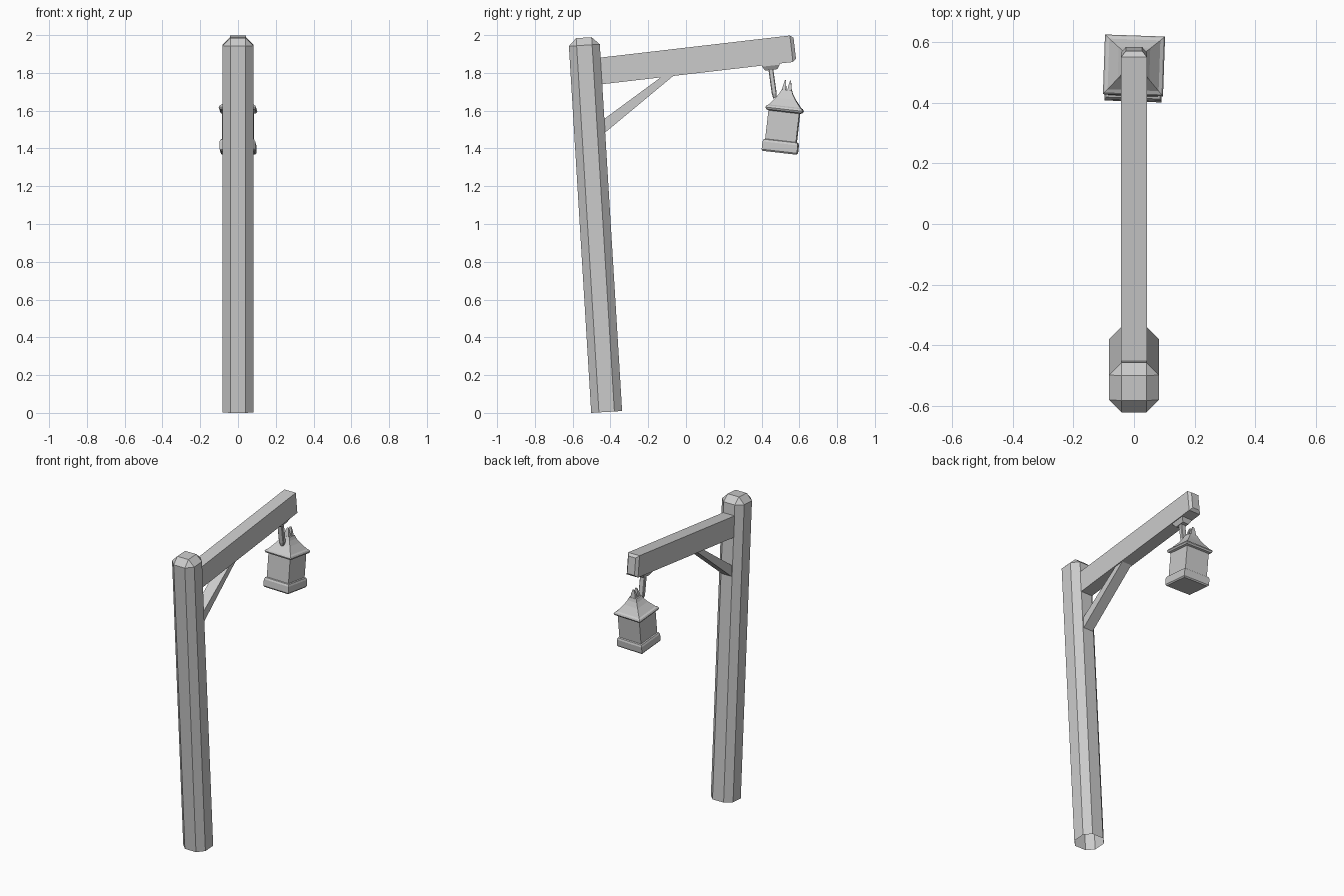
import bpy, bmesh
from math import radians
from mathutils import Matrix, Vector

if "Cube" in bpy.data.objects:
    bpy.data.objects.remove(bpy.data.objects["Cube"])


def place(y, z, tilt, twist=0):
    return (Matrix.Translation((0, y, z)) @ Matrix.Rotation(radians(tilt), 4, 'X')
            @ Matrix.Rotation(radians(twist), 4, 'Z'))


def ring(hx, hy, z, c=0.0, ox=0.0, oy=0.0):
    # rectangle with corners cut by c
    pts = [(hx, -hy + c), (hx, hy - c), (hx - c, hy), (-hx + c, hy),
           (-hx, hy - c), (-hx, -hy + c), (-hx + c, -hy), (hx - c, -hy)]
    return [Vector((x + ox, y + oy, z)) for x, y in pts]


def loft(name, rings, matrix, open_start=False):
    bm = bmesh.new()
    loops = [[bm.verts.new(matrix @ p) for p in r] for r in rings]
    n = len(loops[0])
    for a, b in zip(loops, loops[1:]):
        for i in range(n):
            j = (i + 1) % n
            bm.faces.new((a[i], a[j], b[j], b[i]))
    if not open_start:
        bm.faces.new(loops[0][::-1])
    bm.faces.new(loops[-1])
    bmesh.ops.remove_doubles(bm, verts=bm.verts, dist=1e-5)
    bmesh.ops.recalc_face_normals(bm, faces=bm.faces)
    me = bpy.data.meshes.new(name)
    bm.to_mesh(me)
    bm.free()
    ob = bpy.data.objects.new(name, me)
    bpy.context.collection.objects.link(ob)
    return ob


# leaning eight-sided post, open underneath, with a tapered cap
loft("post", [ring(.082, .082, 0, .041), ring(.082, .082, 1.945, .041),
              ring(.041, .041, 1.985)], place(-.42, .005, 3.48), open_start=True)

# rising arm with a chamfered end
loft("arm", [ring(.042, .0705, 0), ring(.042, .0705, 1.035),
             ring(.027, .056, 1.053)], place(-.47, 1.808, -83.36))

# diagonal brace between post and arm
side = [(-.455, 1.54), (-.455, 1.462), (-.06, 1.79), (-.115, 1.79)]
loft("brace", [[Vector((x, y, z)) for y, z in side] for x in (-.035, .035)],
     Matrix.Identity(4))

# mounting plate under the arm and the hanging strap
loft("hanger_plate", [ring(.036, .047, .025), ring(.036, .047, 0),
                      ring(.022, .032, -.022)], place(.449, 1.838, 6.64))
loft("hanger_strap", [ring(.018, .013, 0, .004), ring(.018, .013, -.13, .004),
                      ring(.009, .009, -.155, .003)], place(.449, 1.82, 8))

# lantern: skirted base, square body, moulded eave and concave roof
lantern = place(.496, 1.377, -6.5, -2)
loft("lantern_base", [ring(h, h, z) for h, z in
     [(.088, 0), (.094, .008), (.094, .05), (.089, .062), (.080, .066)]], lantern)
loft("lantern_body", [ring(.082, .082, .06), ring(.082, .082, .222)], lantern)
loft("lantern_roof", [ring(h, h, z) for h, z in
     [(.080, .216), (.094, .222), (.099, .232), (.094, .242), (.084, .248),
      (.052, .288), (.035, .315), (.027, .335)]], lantern)

# pair of pointed prongs on the roof
for s, label in ((-1, "front"), (1, "back")):
    loft(f"roof_prong_{label}", [ring(.02, .0125, .328, oy=s * .0145),
         ring(.014, .007, .362, oy=s * .014),
         ring(.005, .002, .387, oy=s * .014)], lantern)
